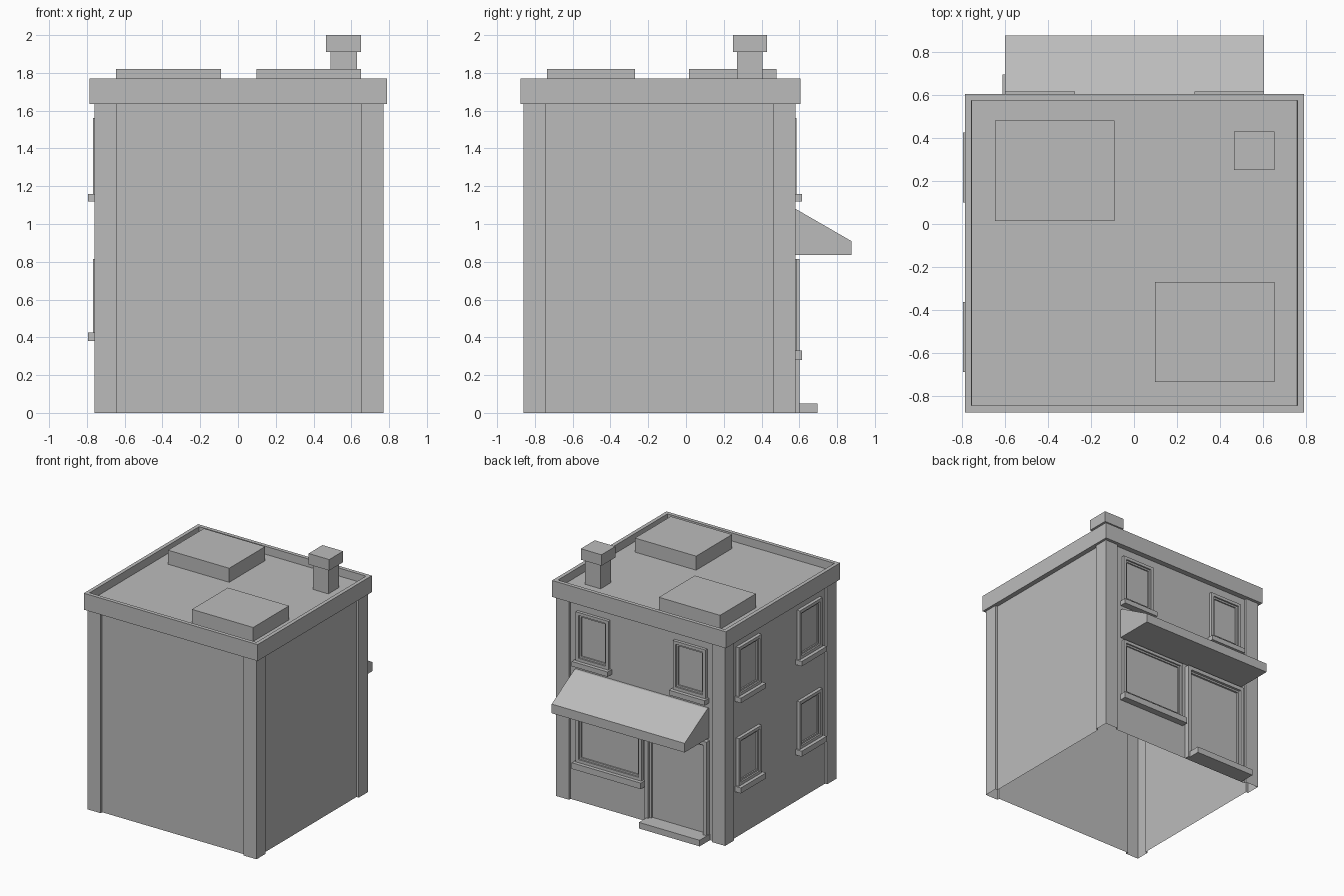
import bpy, bmesh
from mathutils import Vector

if "Cube" in bpy.data.objects:
    bpy.data.objects.remove(bpy.data.objects["Cube"], do_unlink=True)

GREY = (0.5, 0.5, 0.5, 1)
stone = bpy.data.materials.new("plain_grey")
stone.use_nodes = True
stone.diffuse_color = GREY
stone.node_tree.nodes["Principled BSDF"].inputs["Base Color"].default_value = GREY


def finish(name, bm):
    mesh = bpy.data.meshes.new(name)
    bm.to_mesh(mesh)
    bm.free()
    mesh.materials.append(stone)
    obj = bpy.data.objects.new(name, mesh)
    bpy.context.scene.collection.objects.link(obj)


def prism(bm, points, offset):
    """Extrude a polygon along an offset, closed at both ends."""
    face = bm.faces.new([bm.verts.new(p) for p in points])
    top = bmesh.ops.extrude_face_region(bm, geom=[face])["geom"]
    bmesh.ops.translate(bm, vec=offset, verts=[v for v in top if isinstance(v, bmesh.types.BMVert)])
    bmesh.ops.recalc_face_normals(bm, faces=bm.faces)


def box(name, x, y, z, recess=None, steps=()):
    """Box from ranges; the face towards recess gets stepped insets (border, depth)."""
    bm = bmesh.new()
    prism(bm, [(x[0], y[0], z[0]), (x[1], y[0], z[0]), (x[1], y[1], z[0]), (x[0], y[1], z[0])],
          (0, 0, z[1] - z[0]))
    if recess:
        out = Vector(recess)
        face = max(bm.faces, key=lambda f: f.normal.dot(out))
        for border, depth in steps:
            bmesh.ops.inset_region(bm, faces=[face], thickness=border)
            bmesh.ops.inset_region(bm, faces=[face], thickness=0.001, depth=-depth)
    finish(name, bm)


# Hollow walls with raised corner pillars, open underneath
CX, CY, HX, HY, PILLAR, STEP = 0.005, -0.14, 0.765, 0.72, 0.117, 0.02
outline = []
for sx, sy in ((-1, -1), (1, -1), (1, 1), (-1, 1)):
    corner = [(HX - STEP, HY - PILLAR), (HX, HY - PILLAR), (HX, HY),
              (HX - PILLAR, HY), (HX - PILLAR, HY - STEP)]
    if sx * sy < 0:
        corner.reverse()
    outline += [(CX + sx * a, CY + sy * b) for a, b in corner]
bm = bmesh.new()
low = [bm.verts.new((a, b, 0)) for a, b in outline]
high = [bm.verts.new((a, b, 1.64)) for a, b in outline]
for i in range(len(low)):
    j = (i + 1) % len(low)
    bm.faces.new((low[i], low[j], high[j], high[i]))
bmesh.ops.recalc_face_normals(bm, faces=bm.faces)
finish("walls", bm)

# Roof with raised rim, hatches and chimney
box("roof_rim", (-0.785, 0.79), (-0.875, 0.605), (1.635, 1.77), (0, 0, 1), [(0.044, 0.065)])
box("roof_hatch_back", (-0.645, -0.09), (0.015, 0.48), (1.70, 1.82))
box("roof_hatch_front", (0.097, 0.652), (-0.735, -0.27), (1.70, 1.82))
box("chimney_shaft", (0.49, 0.63), (0.27, 0.405), (1.70, 1.92))
box("chimney_cap", (0.465, 0.652), (0.25, 0.43), (1.91, 2.0))

# Windows on the shop side
WALL_Y, WALL_X = CY + HY - STEP, CX - HX + STEP
SASH = [(0.035, 0.012), (0.02, 0.01)]


def shop_window(name, x, sill, top):
    box(name + "_frame", (x[0] + 0.015, x[1] - 0.015), (WALL_Y, 0.585), (sill[1], top), (0, 1, 0), SASH)
    box(name + "_sill", x, (WALL_Y, 0.615), sill)


shop_window("upper_left_window", (0.28, 0.605), (1.12, 1.16), 1.56)
shop_window("upper_right_window", (-0.60, -0.275), (1.12, 1.16), 1.56)
shop_window("display_window", (-0.02, 0.605), (0.28, 0.33), 0.815)

# Windows on the side wall
for place, y in (("back", (0.10, 0.425)), ("front", (-0.687, -0.363))):
    for level, sill, top in (("upper", (1.12, 1.16), 1.56), ("lower", (0.38, 0.425), 0.815)):
        name = f"side_{place}_{level}_window"
        box(name + "_frame", (-0.767, WALL_X), (y[0] + 0.015, y[1] - 0.015), (sill[1], top),
            (-1, 0, 0), SASH)
        box(name + "_sill", (-0.795, WALL_X), y, sill)

# Door and its step
box("door_frame", (-0.605, -0.045), (WALL_Y, 0.60), (0, 0.815), (0, 1, 0), [(0.045, 0.02), (0.02, 0.015)])
box("door_step", (-0.61, -0.06), (WALL_Y, 0.695), (0, 0.05))

# Sloping awning
bm = bmesh.new()
prism(bm, [(-0.60, y, z) for y, z in
           ((WALL_Y, 0.835), (0.875, 0.835), (0.875, 0.91), (0.58, 1.08), (WALL_Y, 1.08))], (1.205, 0, 0))
finish("awning", bm)
